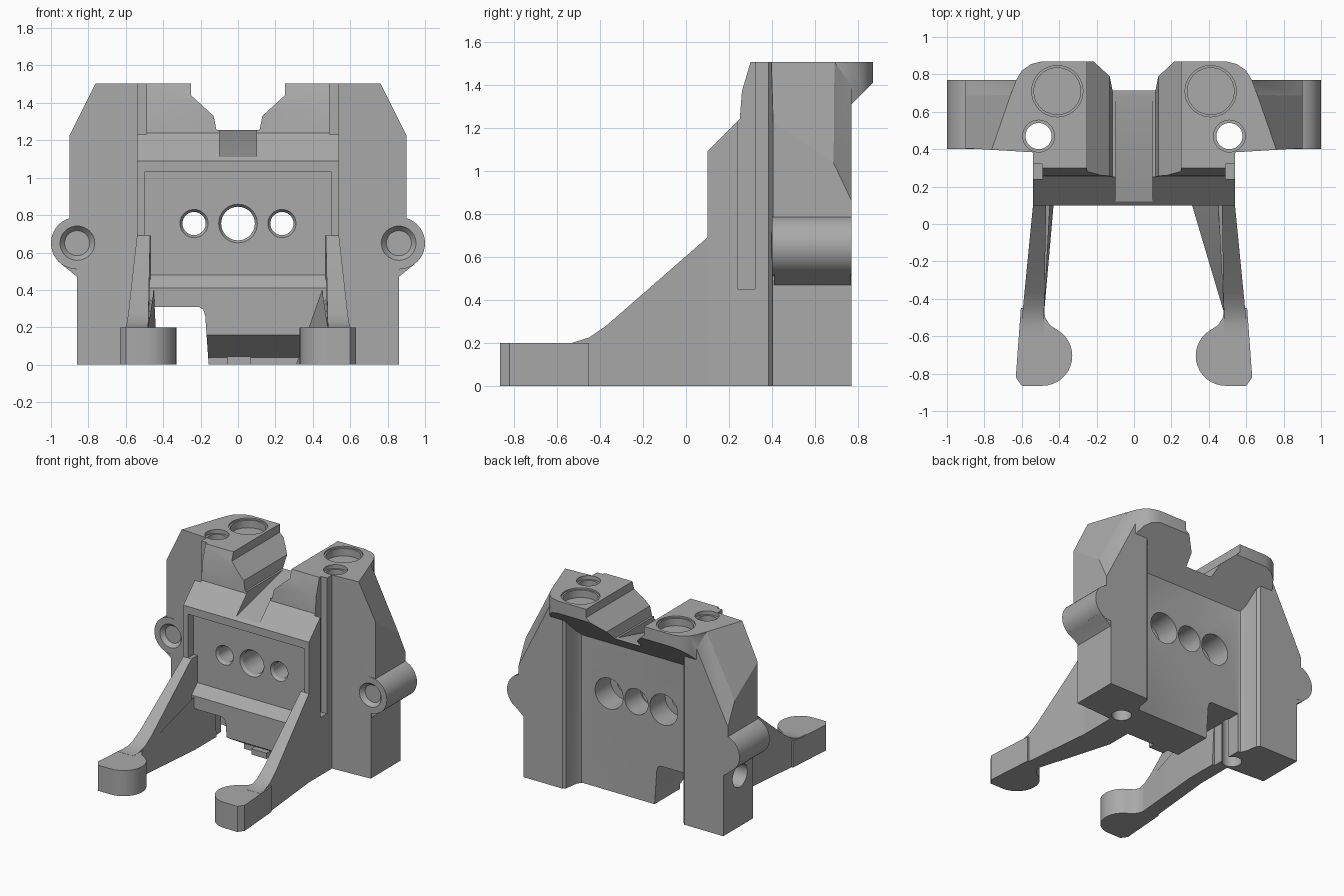
import bpy, bmesh, math
from mathutils import Vector, Matrix

cube = bpy.data.objects.get("Cube")
if cube:
    bpy.data.objects.remove(cube, do_unlink=True)

grey = bpy.data.materials.new("plain grey")
grey.use_nodes = True
grey.diffuse_color = (0.4, 0.4, 0.4, 1)
grey.node_tree.nodes["Principled BSDF"].inputs["Base Color"].default_value = grey.diffuse_color
TOP = 1.505


def finish(bm, name):
    bmesh.ops.recalc_face_normals(bm, faces=bm.faces)
    mesh = bpy.data.meshes.new(name)
    bm.to_mesh(mesh)
    bm.free()
    mesh.materials.append(grey)
    obj = bpy.data.objects.new(name, mesh)
    bpy.context.collection.objects.link(obj)
    return obj


def prism(name, points, axis, low, high, side=1, rule=None, planes=()):
    """Extrude a 2D profile along an axis, optionally reshape, slice and mirror it."""
    bm = bmesh.new()
    place = {"x": lambda p, d: (d, p[0], p[1]),
             "y": lambda p, d: (p[0], d, p[1]),
             "z": lambda p, d: (p[0], p[1], d)}[axis]
    rings = [[bm.verts.new(place(p, d)) for p in points] for d in (low, high)]
    count = len(points)
    for ring in rings:
        bm.faces.new(ring)
    for i in range(count):
        j = (i + 1) % count
        bm.faces.new((rings[0][i], rings[0][j], rings[1][j], rings[1][i]))
    if rule:
        for v in bm.verts:
            v.co = rule(v.co)
    for a, b, c in planes:
        a, b, c = Vector(a), Vector(b), Vector(c)
        normal = (b - a).cross(c - a).normalized()
        if normal.dot(Vector((0.5, 0.5, 0.5)) - a) > 0:
            normal = -normal
        bmesh.ops.bisect_plane(bm, geom=bm.verts[:] + bm.edges[:] + bm.faces[:],
                               plane_co=a, plane_no=normal, clear_outer=True)
        rim = [e for e in bm.edges if e.is_boundary]
        if rim:
            bmesh.ops.edgeloop_fill(bm, edges=rim)
    for v in bm.verts:
        v.co.x *= side
    return finish(bm, name)


def box(name, x, y, z, side=1):
    return prism(name, [(x[0], y[0]), (x[1], y[0]), (x[1], y[1]), (x[0], y[1])],
                 "z", z[0], z[1], side)


def rod(name, start, end, radius, end_radius=None):
    start, end = Vector(start), Vector(end)
    way = end - start
    bm = bmesh.new()
    bmesh.ops.create_cone(bm, cap_ends=True, segments=40, radius1=radius,
                          radius2=end_radius or radius, depth=way.length)
    turn = way.to_track_quat("Z", "Y").to_matrix().to_4x4()
    bm.transform(Matrix.Translation((start + end) / 2) @ turn)
    return finish(bm, name)


def combine(target, tool, operation):
    mod = target.modifiers.new("join", "BOOLEAN")
    mod.operation = operation
    mod.solver = "EXACT"
    mod.object = tool
    bpy.context.view_layer.update()
    result = bpy.data.meshes.new_from_object(
        target.evaluated_get(bpy.context.evaluated_depsgraph_get()))
    target.modifiers.clear()
    target.data = result
    bpy.data.objects.remove(tool, do_unlink=True)


def add(target, tool):
    combine(target, tool, "UNION")


def cut(target, tool):
    combine(target, tool, "DIFFERENCE")


# Central wall with sloped shoulder and tower fronts
body = prism("main_body", [(0.1, 0), (0.1, 1.09), (0.25, 1.24), (0.26, 1.37), (0.3, TOP),
                           (0.5, TOP), (0.5, 1.3), (0.61, 1.2), (0.61, 0)], "x", -0.54, 0.54)

# Tapered upper corners shared by the head and the columns
side_taper = ((0.76, 0.4, TOP), (0.66, 0.69, TOP), (0.9, 0.4, 1.23))
rear_taper = ((0.9, 0.67, 1.07), (0.66, 0.69, TOP), (0.9, 0.77, 0.86))

for side in (1, -1):
    # Head half with rounded rear corner and sloped underside
    corner = [(0.49, 0.87), (0.55, 0.855), (0.6, 0.82), (0.63, 0.77), (0.66, 0.69)]
    planes = [((*a, 1), (*b, 1), (*a, 2)) for a, b in zip(corner, corner[1:])]
    add(body, prism("head", [(0.42, TOP), (0.87, TOP), (0.87, 1.41), (0.55, 1.09), (0.42, 1.09)],
                    "x", -0.05, 0.66, side, planes=planes))
    # Side column
    column = prism("column", [(0.42, 0.376), (0.9, 0.405), (0.9, 0.77), (0.525, 0.77),
                              (0.505, 0.75), (0.49, 0.65), (0.47, 0.615), (0.42, 0.6)],
                   "z", 0, TOP, side, planes=(side_taper, rear_taper))
    cut(column, box("trim", (0.86, 1), (0, 1), (-0.1, 0.6), side))
    add(body, column)
    # Side lug with its lower web
    add(body, rod("lug", (0.86 * side, 0.4, 0.65), (0.86 * side, 0.77, 0.65), 0.14))
    add(body, prism("lug_web", [(0.8, 0.42), (0.86, 0.47), (0.95, 0.543), (0.95, 0.65), (0.8, 0.7)],
                    "y", 0.41, 0.768, side))

# Channel between the towers, with a ramped floor
cut(body, prism("channel", [(0.25, 1.7), (0.25, 1.44), (0.13, 1.33), (0.115, 1.255),
                            (-0.115, 1.255), (-0.13, 1.33), (-0.25, 1.44), (-0.25, 1.7)],
            "y", 0, 1))
cut(body, prism("ramp", [(0, 1.08), (0.69, 1.255), (0.69, 1.3), (0, 1.3)], "x", -0.1, 0.1))

# Recessed front panel, undercut and lower notch
cut(body, prism("panel", [(0, 0.31), (0.17, 0.48), (0.17, 1.03), (0, 1.03)], "x", -0.5, 0.5))
cut(body, prism("undercut", [(0, 0.16), (0.1, 0.16), (0.3, 0.04), (0.3, -0.1), (0, -0.1)],
                "x", -0.46, 0.46))
cut(body, prism("notch", [(-0.45, -0.1), (-0.45, 0.31), (-0.21, 0.31), (-0.185, 0.295),
                          (-0.175, 0.26), (-0.15, -0.1)], "y", 0, 0.9))

# Three holes through the wall, the outer two counterbored at the back
for x, radius, rear in ((0, 0.09, 0.1), (0.235, 0.062, 0.12), (-0.235, 0.062, 0.12)):
    cut(body, rod("hole", (x, 0, 0.755), (x, 1, 0.755), radius))
    cut(body, rod("lip", (x, 0.16, 0.755), (x, 0.19, 0.755), radius + 0.02, radius))
    cut(body, rod("bore", (x, 0.42, 0.755), (x, 1, 0.755), rear))

for side in (1, -1):
    # Vertical side grooves
    cut(body, box("groove", (0.49, 0.6), (0.24, 0.32), (0.45, 1.7), side))
    # Tall screw hole and shallow round pocket in the top
    x = 0.51 * side
    cut(body, rod("screw_hole", (x, 0.47, -0.1), (x, 0.47, 1.7), 0.07))
    cut(body, rod("screw_rim", (x, 0.47, TOP - 0.03), (x, 0.47, 1.6), 0.085))
    x = 0.41 * side
    cut(body, rod("pocket", (x, 0.71, TOP - 0.07), (x, 0.71, 1.7), 0.125))
    cut(body, rod("pocket_lip", (x, 0.71, TOP - 0.012), (x, 0.71, 1.6), 0.137))
    # Lug hole and blind side hole
    x = 0.86 * side
    cut(body, rod("lug_hole", (x, 0.3, 0.65), (x, 0.9, 0.65), 0.067))
    cut(body, rod("lug_lip", (x, 0.39, 0.65), (x, 0.43, 0.65), 0.1, 0.067))
    cut(body, rod("side_hole", (0.66 * side, 0.565, 0.395), (1.1 * side, 0.565, 0.395), 0.09))

# Small tab under the wall
tab = box("bottom_tab", (-0.06, 0.07), (0.25, 0.4), (0, 0.045))
parts = [body, tab]


def splay(co):
    """Lean the leg outward and thicken it toward the foot."""
    reach = 0.1 - co.y
    outer = 0.54 + 0.098 * reach
    return Vector((outer if co.x > 0.5 else outer - 0.07 - 0.08 * reach, co.y, co.z))


def flare(co):
    """Lean the rib's inner edge against the leg toward its top."""
    if co.z > 0.1:
        return Vector((max(co.x, 0.45), co.y, 0.4 if co.y > 0 else 0.2))
    return co


for side, word in ((1, "left"), (-1, "right")):
    # Rising arm
    leg = prism(word + "_leg", [(-0.6, 0), (-0.6, 0.2), (-0.53, 0.2), (-0.45, 0.225), (-0.37, 0.28),
                                (0.1, 0.69), (0.2, 0.69), (0.2, 0)], "x", 0.45, 0.55, side, rule=splay)
    # Rounded foot with a screw hole
    arc = [math.radians(a) for a in range(120, 271, 10)]
    outline = [(0.605, -0.45), (0.482, -0.45), (0.475, -0.5), (0.45, -0.54)]
    outline += [(0.49 + 0.16 * math.cos(a), -0.705 + 0.16 * math.sin(a)) for a in arc]
    outline += [(0.6, -0.865), (0.632, -0.82)]
    add(leg, prism("foot", outline, "z", 0, 0.199, side))
    x = 0.49 * side
    cut(leg, rod("foot_hole", (x, -0.705, -0.1), (x, -0.705, 0.4), 0.07))
    cut(leg, rod("foot_lip", (x, -0.705, 0.18), (x, -0.705, 0.21), 0.07, 0.09))
    # Inner rib, wider on the left
    inner = 0.31 if side == 1 else 0.43
    rib = prism(word + "_rib", [(inner, 0.102), (inner, 0.35), (0.52, 0.35), (0.52, 0.102),
                                (0.5, -0.47), (0.48, -0.47)], "z", 0, 0.3, side, rule=flare)
    parts += [leg, rib]

bpy.ops.object.select_all(action="DESELECT")
for obj in parts:
    obj.select_set(True)
bpy.context.view_layer.objects.active = body
bpy.ops.object.shade_smooth_by_angle(angle=math.radians(25))
